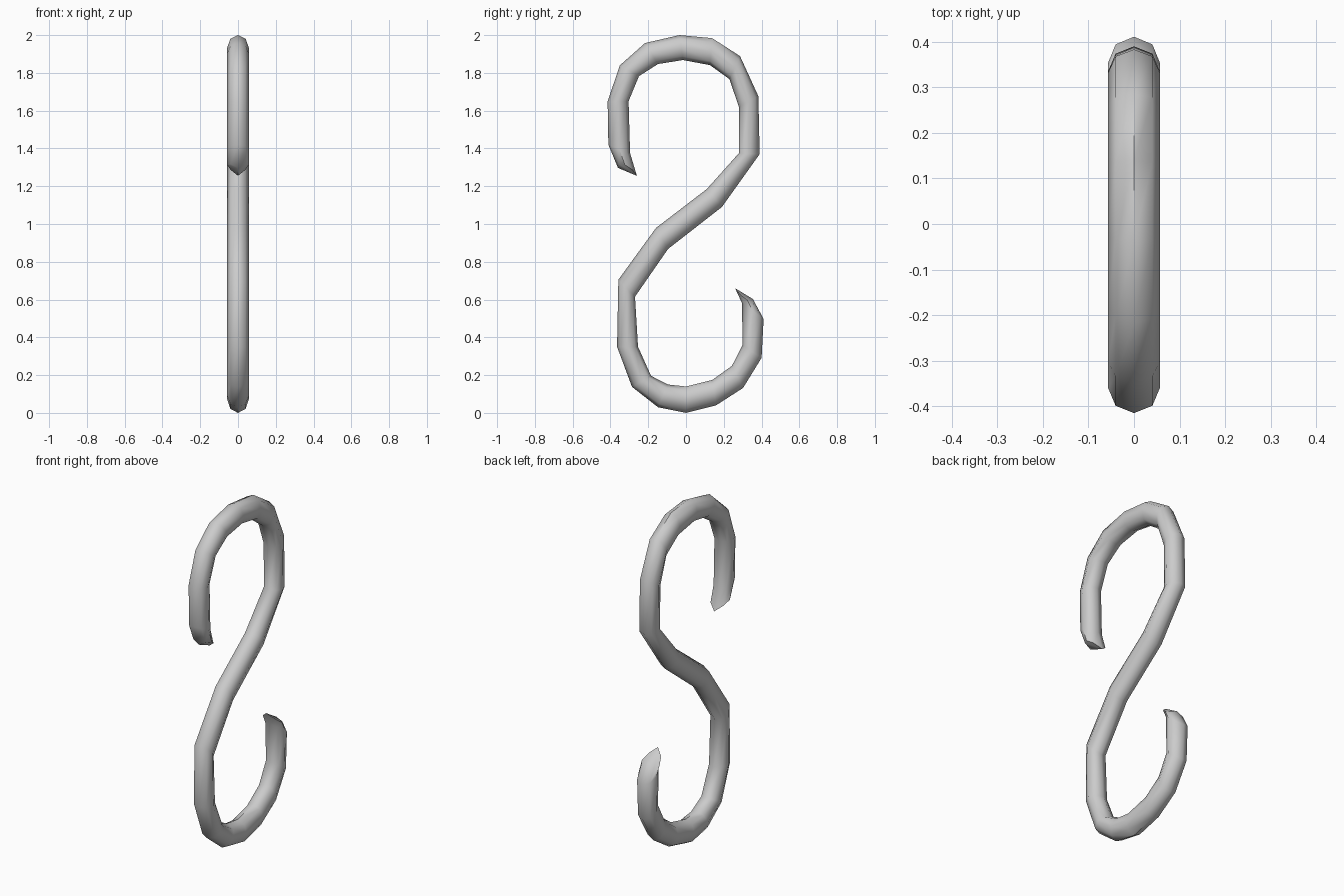
import bpy, bmesh
from math import cos, sin, pi, radians
from mathutils import Vector

if "Cube" in bpy.data.objects:
    bpy.data.objects.remove(bpy.data.objects["Cube"])

# Two edge lines of the bent rod in the y-z plane, from upper tip to lower tip
EDGE_A = [(-.36, 1.297), (-.411, 1.42), (-.415, 1.65), (-.35, 1.84), (-.217, 1.958),
          (-.035, 2.0), (.138, 1.984), (.286, 1.889), (.383, 1.677), (.39, 1.37),
          (.19, 1.09), (-.095, .868), (-.27, .615), (-.254, .35), (-.185, .196),
          (-.095, .15), (0, .14), (.14, .175), (.243, .249), (.3, .36),
          (.296, .582), (.26, .66)]
EDGE_B = [(-.26, 1.255), (-.296, 1.375), (-.304, 1.65), (-.249, 1.783), (-.148, 1.847),
          (-.016, 1.868), (.127, 1.841), (.23, 1.767), (.28, 1.62), (.28, 1.375),
          (.11, 1.185), (-.159, .979), (-.358, .705), (-.365, .35), (-.286, .138),
          (-.148, .03), (0, 0), (.159, .04), (.302, .132), (.4, .291),
          (.411, .497), (.354, .603)]
SIDES, HALF_WIDTH, TIP = 8, 0.057, 0.04

bm = bmesh.new()
points = [(Vector((0, *a)), Vector((0, *b))) for a, b in zip(EDGE_A, EDGE_B)]
mids = [(a + b) / 2 for a, b in points]
last = len(points) - 1

# Octagonal rings; the end rings are pulled back at the sides into a chisel tip
rings = []
for i, (a, b) in enumerate(points):
    back = Vector()
    if i == 0:
        back = (mids[1] - mids[0]).normalized() * TIP
    elif i == last:
        back = (mids[last - 1] - mids[last]).normalized() * TIP
    ring = []
    for k in range(SIDES):
        t = 2 * pi * k / SIDES
        p = mids[i] + (a - b) / 2 * cos(t) + back * abs(sin(t))
        p.x = HALF_WIDTH * sin(t)
        ring.append(bm.verts.new(p))
    rings.append(ring)

for r, s in zip(rings, rings[1:]):
    for k in range(SIDES):
        n = (k + 1) % SIDES
        bm.faces.new((r[k], r[n], s[n], s[k]))

# Two-plane caps
for r in (rings[0], rings[-1]):
    bm.faces.new(r[:5])
    bm.faces.new(r[4:] + r[:1])
bmesh.ops.recalc_face_normals(bm, faces=bm.faces)

mesh = bpy.data.meshes.new("s_hook")
bm.to_mesh(mesh)
bm.free()
hook = bpy.data.objects.new("s_hook", mesh)
bpy.context.collection.objects.link(hook)
bpy.context.view_layer.objects.active = hook
hook.select_set(True)
bpy.ops.object.shade_smooth_by_angle(angle=radians(50))
